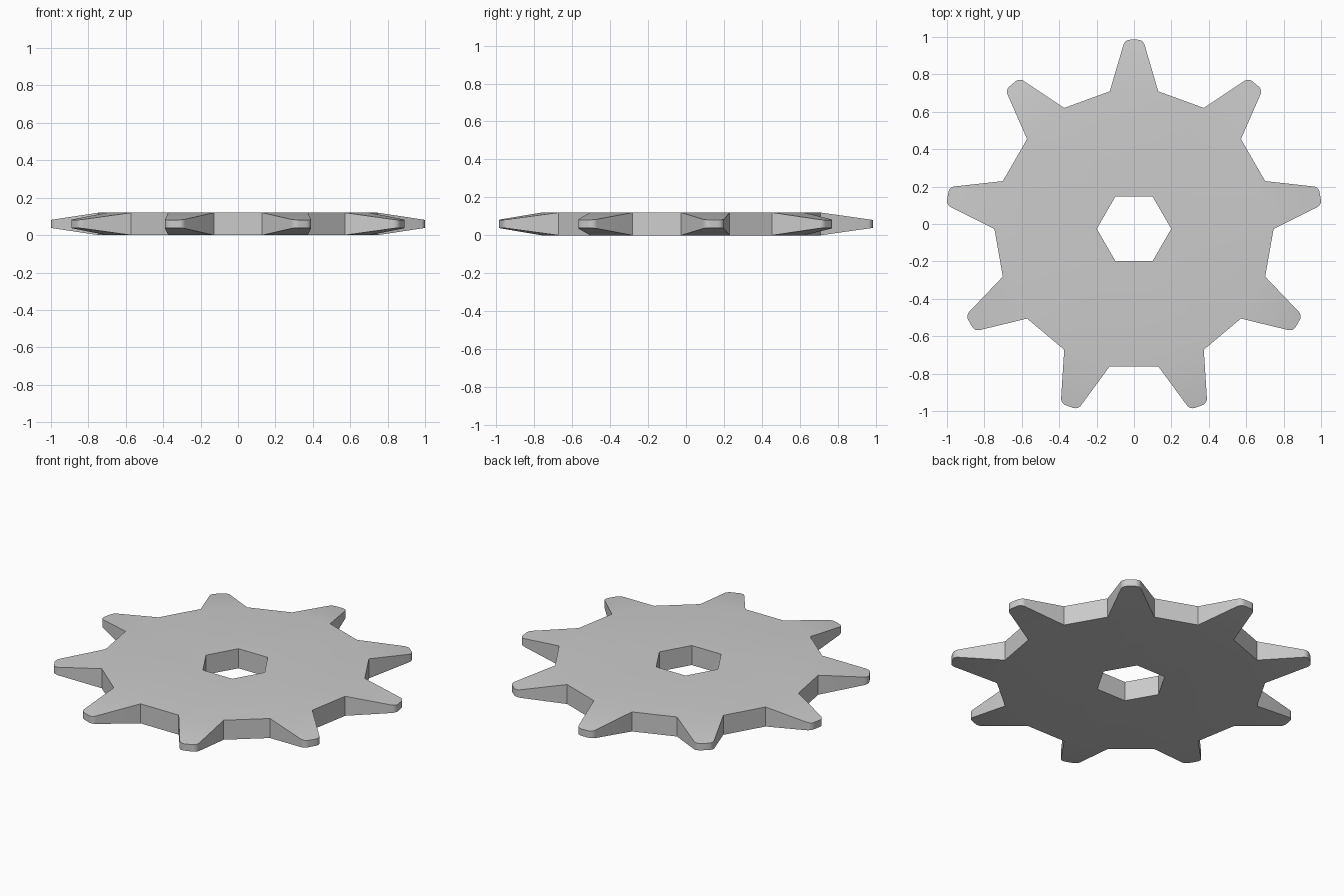
import bpy, bmesh
from math import sin, cos, radians, pi

if "Cube" in bpy.data.objects:
    bpy.data.objects.remove(bpy.data.objects["Cube"])

CY = -0.0258                      # wheel centre, so that bounds are centred
APO, HALF_T, TIP_T = 0.735, 0.06, 0.021
ROOT_R = APO / cos(radians(10))
HEX_R = 0.199
TIP_C, TIP_D, TIP_R, TIP_TOP = 0.974, 0.021, 0.037, 1.011
TEETH, SEG = 9, 7

bm = bmesh.new()


def pair(x, y, half):
    """Lower and upper vertex at one plan position."""
    return [bm.verts.new((x, y + CY, HALF_T + s * half)) for s in (-1, 1)]


def ring(n, r):
    return [pair(r * cos(2 * pi * i / n), r * sin(2 * pi * i / n), HALF_T) for i in range(n)]


def caps(pairs):
    bm.faces.new([p[1] for p in pairs])
    bm.faces.new([p[0] for p in reversed(pairs)])


def wall(a, b):
    bm.faces.new((a[0], b[0], b[1], a[1]))


root = ring(2 * TEETH, ROOT_R)
bore = ring(6, HEX_R)

# disc faces and walls of the hexagonal bore
for i in range(6):
    j = (i + 1) % 6
    caps([bore[i]] + [root[(3 * i + k) % 18] for k in range(4)] + [bore[j]])
    wall(bore[j], bore[i])

# tooth tip outline: two rounded corners, u = radial, v = sideways
right = []
for k in range(SEG + 1):
    a = radians(16.5 + (90 - 16.5) * k / SEG)
    right.append((TIP_C + TIP_R * sin(a), TIP_D + TIP_R * cos(a)))
tip = [(u, -v) for u, v in right] + [(u, v) for u, v in reversed(right)]

# tapered teeth with plain gaps between them
for t in range(TEETH):
    ang = radians(10 + 40 * t)
    c, s = cos(ang), sin(ang)
    loop = [root[2 * t]]
    for u, v in tip:
        half = HALF_T + (TIP_T - HALF_T) * (u - APO) / (TIP_TOP - APO)
        loop.append(pair(u * c - v * s, u * s + v * c, half))
    loop.append(root[2 * t + 1])
    caps(loop)
    for a, b in zip(loop, loop[1:]):
        wall(a, b)
    wall(root[2 * t + 1], root[(2 * t + 2) % 18])

bmesh.ops.recalc_face_normals(bm, faces=bm.faces)
mesh = bpy.data.meshes.new("sprocket_wheel")
bm.to_mesh(mesh)
bm.free()
wheel = bpy.data.objects.new("sprocket_wheel", mesh)
bpy.context.collection.objects.link(wheel)
bpy.context.view_layer.objects.active = wheel
wheel.select_set(True)
bpy.ops.object.shade_smooth_by_angle()
